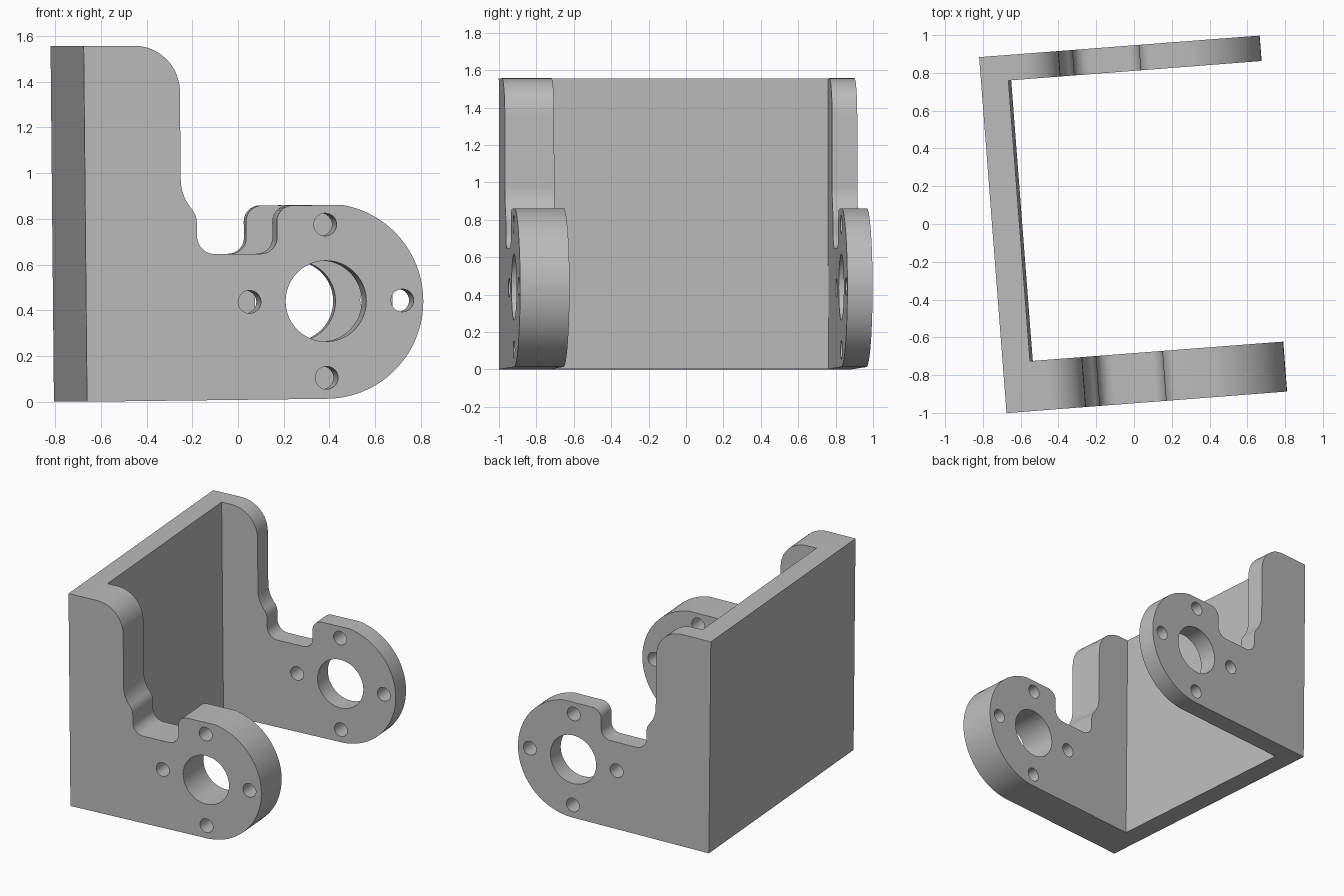
import bpy, bmesh, math
from mathutils import Vector, Matrix

cube = bpy.data.objects.get("Cube")
if cube:
    bpy.data.objects.remove(cube, do_unlink=True)

grey = bpy.data.materials.new("plain grey")
grey.use_nodes = True
grey.diffuse_color = (0.5, 0.5, 0.5, 1)
grey.node_tree.nodes["Principled BSDF"].inputs["Base Color"].default_value = (0.5, 0.5, 0.5, 1)

WIDTH, HEIGHT, WALL = 1.89, 1.555, 0.145
FRONT_ARM, BACK_ARM = 0.265, 0.135
HUB = Vector((1.052, 0.43))
HUB_R = 0.427


def prism(name, points, offset):
    """Extrude a closed loop of 3D points along an offset."""
    bm = bmesh.new()
    face = bm.faces.new([bm.verts.new(p) for p in points])
    new = bmesh.ops.extrude_face_region(bm, geom=[face])["geom"]
    bmesh.ops.translate(bm, vec=offset, verts=[v for v in new if isinstance(v, bmesh.types.BMVert)])
    bmesh.ops.recalc_face_normals(bm, faces=bm.faces)
    mesh = bpy.data.meshes.new(name)
    bm.to_mesh(mesh)
    bm.free()
    mesh.materials.append(grey)
    obj = bpy.data.objects.new(name, mesh)
    bpy.context.collection.objects.link(obj)
    return obj


def arc(centre, radius, start, end, steps):
    return [centre + radius * Vector((math.cos(a), math.sin(a)))
            for a in (start + (end - start) * i / steps for i in range(steps + 1))]


def fillet(before, corner, after, radius, steps=10):
    """Round one corner with a tangent arc."""
    u, v = (before - corner).normalized(), (after - corner).normalized()
    half = u.angle(v) / 2
    centre = corner + (u + v).normalized() * radius / math.sin(half)
    a = corner + u * radius / math.tan(half) - centre
    b = corner + v * radius / math.tan(half) - centre
    start = math.atan2(a.y, a.x)
    sweep = math.atan2(a.x * b.y - a.y * b.x, a.dot(b))
    return arc(centre, radius, start, start + sweep, steps)


def across(points):
    """Place side-profile points just in front of the bracket."""
    return [(p.x, -0.1, p.y) for p in points]


def boolean(target, cutter, operation):
    mod = target.modifiers.new(operation, "BOOLEAN")
    mod.operation, mod.solver, mod.object = operation, "EXACT", cutter
    bpy.context.view_layer.objects.active = target
    bpy.ops.object.modifier_apply(modifier=mod.name)
    bpy.data.objects.remove(cutter, do_unlink=True)


# U-shaped plan: back plate with a thick front arm and a thin back arm
plan = [(0, 0), (1.6, 0), (1.6, FRONT_ARM), (WALL, FRONT_ARM),
        (WALL, WIDTH - BACK_ARM), (1.6, WIDTH - BACK_ARM), (1.6, WIDTH), (0, WIDTH)]
bracket = prism("bracket", [(x, y, -0.1) for x, y in plan], (0, 0, HEIGHT + 0.2))

# Side profile: round hub, notch, stepped neck and rounded upper corner
shoulder = 0.85
rim_end = math.asin((shoulder - HUB.y) / HUB_R)
outline = [Vector((-0.1, 0))] + arc(HUB, HUB_R, -math.pi / 2, rim_end, 44)
corners = [(0.84, shoulder, 0.07), (0.84, 0.64, 0.07), (0.489, 0.64, 0.08),
           (0.489, 0.81, 0.1), (0.42, 0.90, 0.2), (0.42, HEIGHT, 0.2)]
top_left = Vector((-0.1, HEIGHT))
stops = [outline[-1]] + [Vector(c[:2]) for c in corners] + [top_left]
for i, (x, z, r) in enumerate(corners):
    outline += fillet(stops[i], stops[i + 1], stops[i + 2], r)
outline.append(top_left)
span = (0, WIDTH + 0.2, 0)
boolean(bracket, prism("side_profile", across(outline), span), "INTERSECT")

# Bearing hole and four bolt holes through both arms
holes = [(HUB, 0.177, 48)]
holes += [(HUB + 0.335 * Vector((math.cos(a), math.sin(a))), 0.05, 24)
          for a in (i * math.pi / 2 for i in range(4))]
for centre, radius, sides in holes:
    ring = arc(centre, radius, 0, math.tau, sides)[:-1]
    boolean(bracket, prism("hole_cutter", across(ring), span), "DIFFERENCE")

# Slight turn and tilt of the whole bracket
bracket.matrix_world = (Matrix.Translation((-0.66, -1, 0))
                        @ Matrix.Rotation(math.radians(4.4), 4, "Z")
                        @ Matrix.Rotation(math.radians(-0.55), 4, "Y"))

bpy.ops.object.select_all(action="DESELECT")
bracket.select_set(True)
bpy.context.view_layer.objects.active = bracket
bpy.ops.object.shade_smooth_by_angle(angle=math.radians(30))
